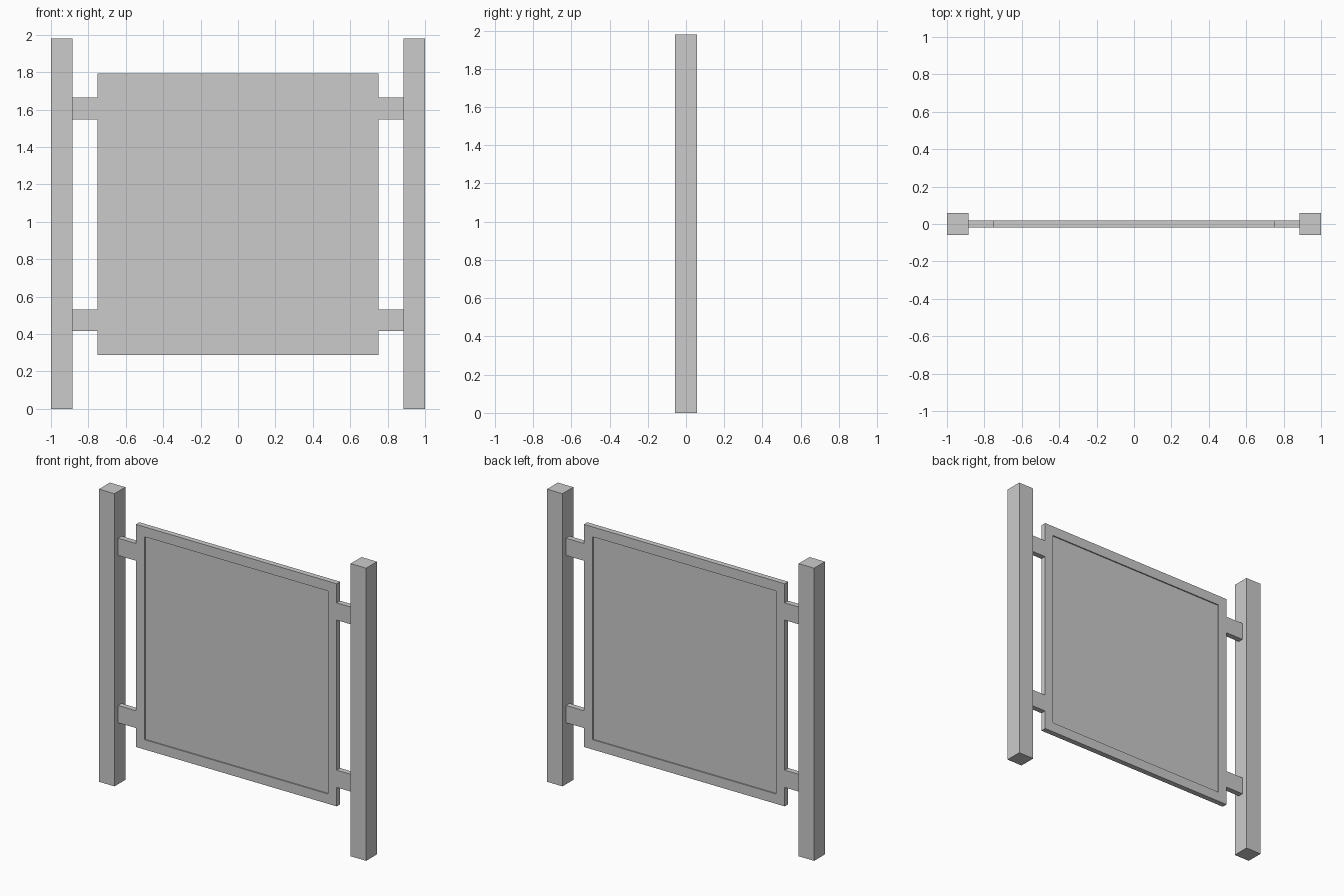
import bpy, bmesh
from mathutils import Matrix, Vector

if "Cube" in bpy.data.objects:
    bpy.data.objects.remove(bpy.data.objects["Cube"])

POST_W, POST_H = 0.116, 1.98
PANEL_X, PANEL_Z0, PANEL_Z1 = 0.752, 0.287, 1.793
THICK, BORDER, RECESS = 0.037, 0.094, 0.008


def box(name, lo, hi):
    lo, hi = Vector(lo), Vector(hi)
    bm = bmesh.new()
    bmesh.ops.create_cube(bm, size=1, matrix=Matrix.Translation((lo + hi) / 2)
                          @ Matrix.Diagonal((*(hi - lo), 1)))
    mesh = bpy.data.meshes.new(name)
    bm.to_mesh(mesh)
    bm.free()
    obj = bpy.data.objects.new(name, mesh)
    bpy.context.collection.objects.link(obj)
    return obj


# Board with a raised border around a shallow recess on both faces
t = THICK / 2
board = box("framed_board", (-PANEL_X, -t, PANEL_Z0), (PANEL_X, t, PANEL_Z1))
bm = bmesh.new()
bm.from_mesh(board.data)
bm.normal_update()
for face in [f for f in bm.faces if abs(f.normal.y) > 0.9]:
    inward = -face.normal * RECESS
    bmesh.ops.inset_region(bm, faces=[face], thickness=BORDER)
    # second zero-width ring forms the lip of the recess
    ring = bmesh.ops.extrude_discrete_faces(bm, faces=[face])["faces"]
    bmesh.ops.translate(bm, verts=ring[0].verts, vec=inward)
bmesh.ops.recalc_face_normals(bm, faces=bm.faces)
bm.to_mesh(board.data)
bm.free()

# Posts and the brackets joining them to the board
for side, s in (("left", -1), ("right", 1)):
    def span(a, b):
        return sorted((s * a, s * b))

    x0, x1 = span(1 - POST_W, 1)
    box(f"{side}_post", (x0, -POST_W / 2, 0), (x1, POST_W / 2, POST_H))
    x0, x1 = span(PANEL_X, 1 - POST_W)
    for level, z in (("lower", 0.415), ("upper", 1.547)):
        box(f"{side}_{level}_bracket", (x0, -t, z), (x1, t, z + 0.117))
